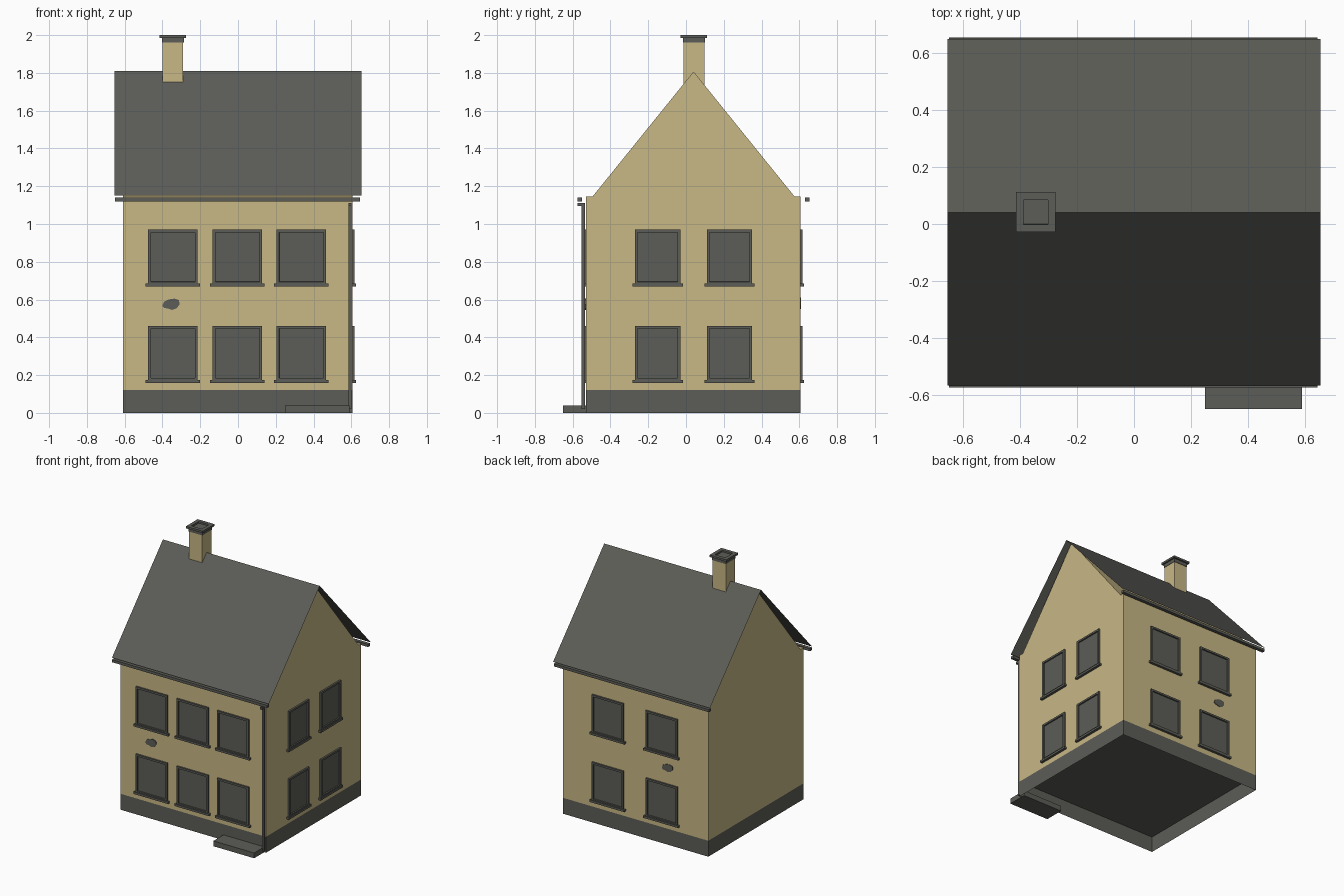
import bpy, bmesh
from math import pi
from mathutils import Matrix, Vector

if "Cube" in bpy.data.objects:
    bpy.data.objects.remove(bpy.data.objects["Cube"], do_unlink=True)


def material(name, rgb):
    m = bpy.data.materials.new(name)
    m.use_nodes = True
    m.diffuse_color = (*rgb, 1)
    for n in m.node_tree.nodes:
        if n.type == "BSDF_PRINCIPLED":
            n.inputs["Base Color"].default_value = (*rgb, 1)
    return m


TAN = material("tan_plaster", (0.58, 0.48, 0.24))
GREY = material("dark_grey", (0.107, 0.107, 0.095))


def finish(bm, name, *mats):
    mesh = bpy.data.meshes.new(name)
    bm.to_mesh(mesh)
    bm.free()
    for m in mats:
        mesh.materials.append(m)
    ob = bpy.data.objects.new(name, mesh)
    bpy.context.collection.objects.link(ob)
    return ob


def add_box(bm, x, y, z):
    """Add a box given as (min, max) ranges."""
    size = Matrix.Diagonal((x[1] - x[0], y[1] - y[0], z[1] - z[0], 1))
    mid = Matrix.Translation([sum(r) / 2 for r in (x, y, z)])
    return bmesh.ops.create_cube(bm, size=1, matrix=mid @ size)["verts"]


def box(name, mat, x, y, z):
    bm = bmesh.new()
    add_box(bm, x, y, z)
    return finish(bm, name, mat)


def face_towards(bm, direction):
    bm.normal_update()
    return max(bm.faces, key=lambda f: (f.normal.dot(direction),
                                        f.calc_center_median().dot(direction)))


def prism(bm, points, shift):
    """Extrude a closed outline along a vector."""
    face = bm.faces.new([bm.verts.new(p) for p in points])
    ext = bmesh.ops.extrude_face_region(bm, geom=[face], use_keep_orig=True)["geom"]
    bmesh.ops.translate(bm, vec=shift,
                        verts=[v for v in ext if isinstance(v, bmesh.types.BMVert)])
    bmesh.ops.recalc_face_normals(bm, faces=bm.faces[:])


WALL_X = (-0.61, 0.605)
WALL_Y = (-0.53, 0.605)
RIDGE_Y, RIDGE_Z, EAVE_Z, BASE_Z = 0.04, 1.81, 1.15, 0.12

# Walls and gables, with a grey floor underneath
bm = bmesh.new()
outline = [(WALL_Y[0], BASE_Z), (WALL_Y[1], BASE_Z), (WALL_Y[1], 1.145),
           (0.575, 1.145), (RIDGE_Y, RIDGE_Z - 0.003), (-0.495, 1.145), (WALL_Y[0], 1.145)]
prism(bm, [(WALL_X[0], y, z) for y, z in outline], (WALL_X[1] - WALL_X[0], 0, 0))
face_towards(bm, Vector((0, 0, -1))).material_index = 1
finish(bm, "house_walls", TAN, GREY)

# Plinth, a ring open at the bottom
bm = bmesh.new()
add_box(bm, WALL_X, WALL_Y, (0, BASE_Z))
bmesh.ops.delete(bm, geom=[f for f in bm.faces if abs(f.normal.z) > 0.5], context="FACES")
finish(bm, "plinth", GREY)

# Roof, two thin slopes
bm = bmesh.new()
ends = [[bm.verts.new((x, y, z)) for x in (-0.655, 0.655)]
        for y, z in ((-0.568, EAVE_Z), (RIDGE_Y, RIDGE_Z), (0.65, EAVE_Z))]
for (a, b), (c, d) in zip(ends, ends[1:]):
    bm.faces.new((a, b, d, c))
finish(bm, "roof", GREY)

# Gutters and downpipe
box("front_gutter", GREY, (-0.65, 0.645), (-0.575, -0.55), (1.12, 1.14))
box("back_gutter", GREY, (-0.65, 0.645), (0.63, 0.655), (1.12, 1.14))
box("downpipe", GREY, (0.585, 0.602), (-0.552, -0.536), (0.02, 1.1))
box("downpipe_elbow", GREY, (0.585, 0.602), (-0.575, -0.536), (1.095, 1.112))

# Chimney: stack, collar and a cap with a sunken flue
CX, CY = -0.345, 0.042


def square(half):
    return (CX - half, CX + half), (CY - half, CY + half)


box("chimney_stack", TAN, *square(0.055), (1.6, 1.96))
box("chimney_collar", GREY, *square(0.058), (1.96, 1.985))
bm = bmesh.new()
add_box(bm, *square(0.07), (1.985, 2.0))
top = face_towards(bm, Vector((0, 0, 1)))
bmesh.ops.inset_individual(bm, faces=[top], thickness=0.038)
bmesh.ops.inset_individual(bm, faces=[top], thickness=0.0005, depth=-0.012)
finish(bm, "chimney_cap", GREY)

# Doorstep
box("doorstep", GREY, (0.25, 0.59), (-0.65, -0.5), (0, 0.04))


# Windows: raised frame, recessed pane and a sill, built facing the front
def window(name, width, place, turn):
    bm = bmesh.new()
    half, height = width / 2, 0.29
    add_box(bm, (-half, half), (-0.013, 0.002), (0, height))
    front = face_towards(bm, Vector((0, -1, 0)))
    bmesh.ops.inset_individual(bm, faces=[front], thickness=0.02)
    bmesh.ops.inset_individual(bm, faces=[front], thickness=0.0005, depth=-0.01)
    add_box(bm, (-half - 0.013, half + 0.013), (-0.019, 0.002), (-0.011, 0.005))
    ob = finish(bm, name, GREY)
    ob.matrix_world = Matrix.Translation(place) @ Matrix.Rotation(turn, 4, "Z")


for storey, z in (("lower", 0.17), ("upper", 0.68)):
    for i, x in enumerate((-0.345, -0.003, 0.335)):
        window(f"{storey}_front_window_{i + 1}", 0.262, (x, WALL_Y[0], z), 0)
    for i, y in enumerate((-0.15, 0.23)):
        window(f"{storey}_side_window_{i + 1}", 0.24, (WALL_X[1], y, z), pi / 2)
    for i, x in enumerate((-0.225, 0.225)):
        window(f"{storey}_back_window_{i + 1}", 0.265, (x, WALL_Y[1], z), pi)


# Small irregular wall plaques
def plaque(name, place, turn):
    bm = bmesh.new()
    blob = [(-0.046, -0.008), (-0.035, -0.02), (-0.018, -0.022), (0.005, -0.03),
            (0.03, -0.022), (0.046, 0), (0.042, 0.022), (0.018, 0.03),
            (-0.01, 0.026), (-0.036, 0.014)]
    prism(bm, [(x, 0.001, z) for x, z in blob], (0, -0.006, 0))
    ob = finish(bm, name, GREY)
    ob.matrix_world = Matrix.Translation(place) @ Matrix.Rotation(turn, 4, "Z")


plaque("front_plaque", (-0.355, WALL_Y[0], 0.575), 0)
plaque("back_plaque", (-0.27, WALL_Y[1], 0.58), pi)
